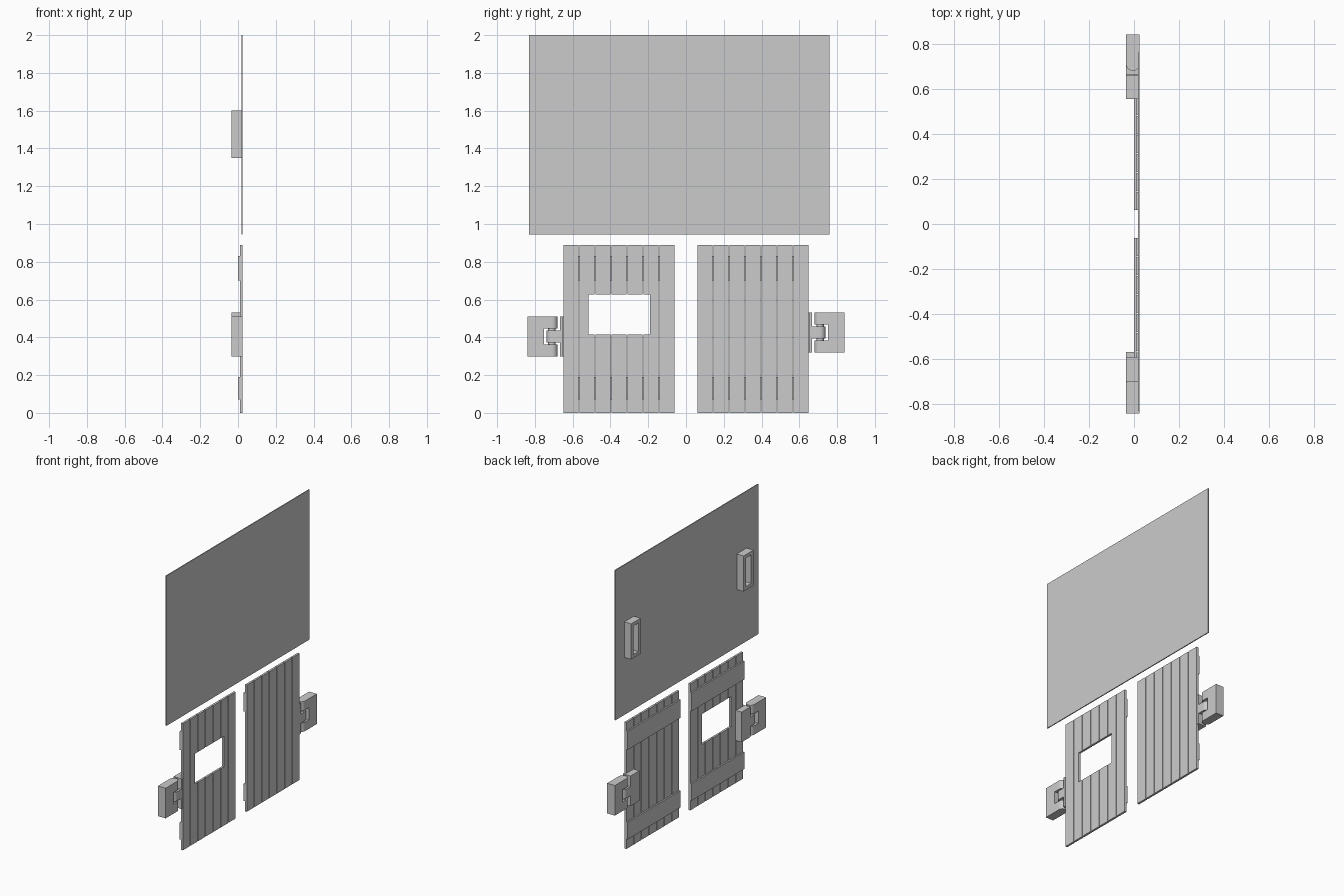
import bpy, bmesh, math

cube = bpy.data.objects.get("Cube")
if cube:
    bpy.data.objects.remove(cube, do_unlink=True)

grey = bpy.data.materials.new("plain grey")
grey.use_nodes = True
grey.diffuse_color = (0.6, 0.6, 0.6, 1)
grey.node_tree.nodes["Principled BSDF"].inputs["Base Color"].default_value = (0.6, 0.6, 0.6, 1)


def add_prism(bm, outline, z0, z1):
    """Extrude an outline in x, y upwards from z0 to z1."""
    face = bm.faces.new([bm.verts.new((x, y, z0)) for x, y in outline])
    top = bmesh.ops.extrude_face_region(bm, geom=[face])
    for v in top["geom"]:
        if isinstance(v, bmesh.types.BMVert):
            v.co.z = z1


def add_box(bm, x, y, z):
    add_prism(bm, [(x[0], y[0]), (x[1], y[0]), (x[1], y[1]), (x[0], y[1])], *z)


def make(name, bm, smooth=False):
    bmesh.ops.recalc_face_normals(bm, faces=bm.faces)
    mesh = bpy.data.meshes.new(name)
    bm.to_mesh(mesh)
    bm.free()
    obj = bpy.data.objects.new(name, mesh)
    bpy.context.collection.objects.link(obj)
    mesh.materials.append(grey)
    bpy.ops.object.select_all(action="DESELECT")
    obj.select_set(True)
    bpy.context.view_layer.objects.active = obj
    if smooth:
        bpy.ops.object.shade_smooth_by_angle(angle=math.radians(35))
    return obj


def boxes(name, *specs):
    bm = bmesh.new()
    for spec in specs:
        add_box(bm, *spec)
    return make(name, bm)


def cut(obj, x, y, z):
    cutter = boxes("cutter", (x, y, z))
    cutter.hide_render = True
    mod = obj.modifiers.new("opening", "BOOLEAN")
    mod.operation, mod.solver, mod.object = "DIFFERENCE", "EXACT", cutter
    bpy.context.view_layer.objects.active = obj
    bpy.ops.object.modifier_apply(modifier=mod.name)
    bpy.data.objects.remove(cutter, do_unlink=True)


BACK, FRONT = -0.035, 0.025
MID, RADIUS = (BACK + FRONT) / 2, (FRONT - BACK) / 2


def rounded(side, square_y, tip_y):
    """Outline with a square end and a half-round tip, y measured outward."""
    way = 1 if tip_y > square_y else -1
    centre = tip_y - way * RADIUS
    pts = [(BACK, square_y), (FRONT, square_y)]
    for i in range(17):
        a = math.pi * i / 16
        pts.append((MID + RADIUS * math.cos(a), centre + way * RADIUS * math.sin(a)))
    return [(x, side * y) for x, y in pts]


# Large upper panel with two hollow handles on its back
boxes("upper_panel", ((0.018, FRONT), (-0.83, 0.76), (0.945, 2.0)))
for name, y0, y1 in (("right_handle", -0.70, -0.59), ("left_handle", 0.555, 0.66)):
    handle = boxes(name, ((BACK, 0.019), (y0, y1), (1.35, 1.60)))
    cut(handle, (BACK - 0.1, 0.018), (y0 + 0.025, y1 - 0.025), (1.375, 1.575))

# Plank doors, with rear battens
PITCH, WIDTH = 0.0845, 0.079
for name, y0 in (("window_door", -0.648), ("plain_door", 0.062)):
    y1 = y0 + 6 * PITCH + WIDTH
    planks = boxes(name + "_planks", *[
        ((0.01, FRONT), (y0 + i * PITCH, y0 + i * PITCH + WIDTH), (0, 0.89)) for i in range(7)])
    if name == "window_door":
        cut(planks, (-0.1, 0.1), (-0.515, -0.19), (0.414, 0.628))
    boxes(name + "_battens", *[((0, 0.01), (y0, y1), z) for z in ((0.07, 0.19), (0.70, 0.83))])

# Hinges: door leaf with a knuckle, fork bracket and pin
for name, side, z0 in (("window_door", -1, 0.298), ("plain_door", 1, 0.32)):
    z1 = z0 + 0.212
    leaf = bmesh.new()
    add_box(leaf, (BACK, 0.01), sorted((side * 0.568, side * 0.65)), (z0, z1))
    add_box(leaf, (BACK, FRONT), sorted((side * 0.65, side * 0.666)), (z0, z1))
    add_prism(leaf, rounded(side, 0.666, 0.738), z0 + 0.074, z1 - 0.074)
    make(name + "_hinge_leaf", leaf, True)

    fork = bmesh.new()
    add_box(fork, (BACK, FRONT), sorted((side * 0.753, side * 0.84)), (z0, z1))
    for a, b in ((z0, z0 + 0.063), (z1 - 0.063, z1)):
        add_prism(fork, rounded(side, 0.753, 0.68), a, b)
    make(name + "_hinge_fork", fork, True)

    pin = bmesh.new()
    add_prism(pin, [(MID + 0.02 * math.cos(k * math.pi / 8),
                     side * 0.71 + 0.02 * math.sin(k * math.pi / 8)) for k in range(16)],
              z0 + 0.05, z1 - 0.05)
    make(name + "_hinge_pin", pin, True)
